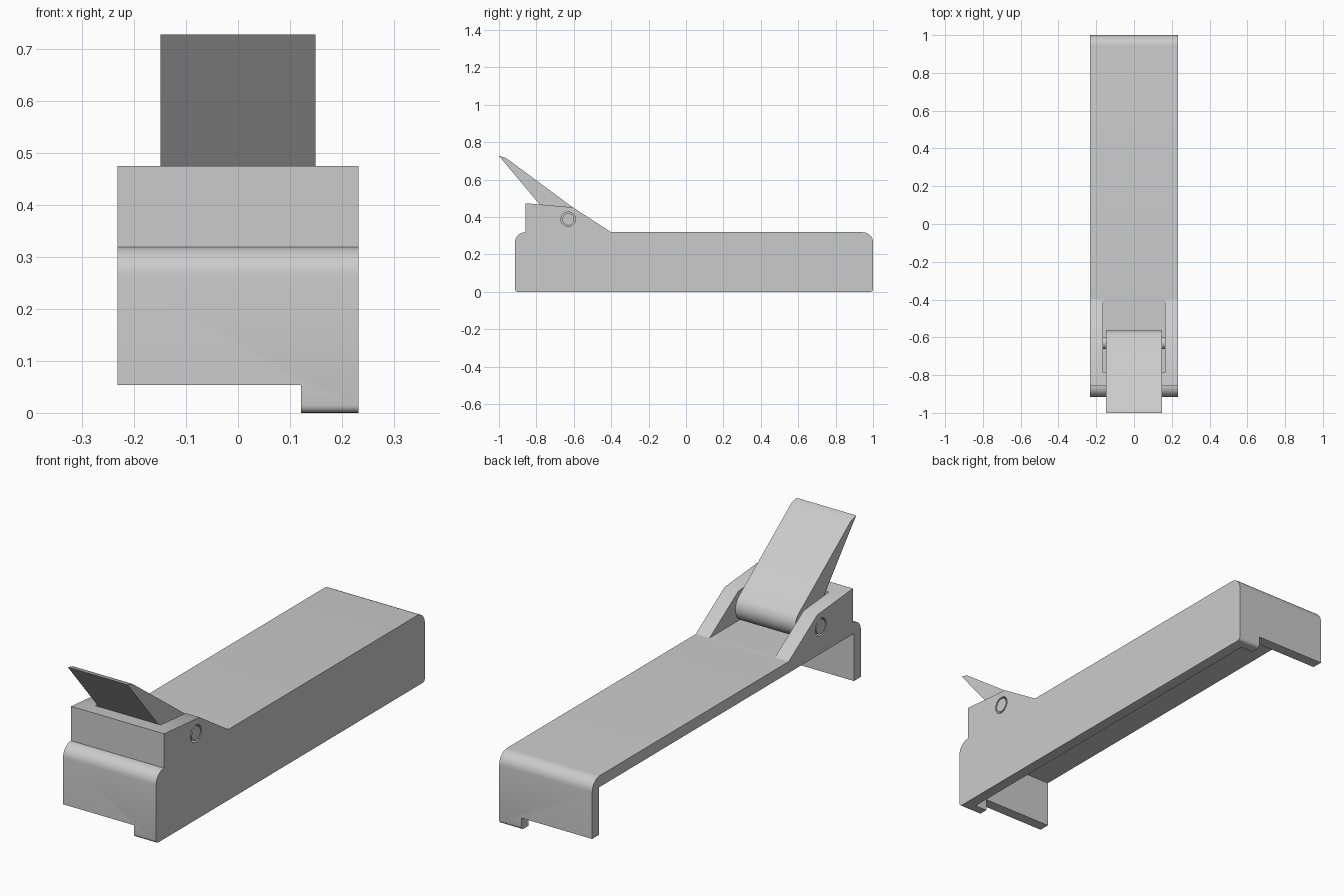
import bpy, bmesh, math

old = bpy.data.objects.get("Cube")
if old:
    bpy.data.objects.remove(old, do_unlink=True)

grey = bpy.data.materials.new("plain grey")
grey.use_nodes = True
colour = (0.6, 0.6, 0.6, 1)
grey.diffuse_color = colour
grey.node_tree.nodes["Principled BSDF"].inputs["Base Color"].default_value = colour


def arc(cy, cz, r, start, end, n=8):
    """Points of an arc in the side plane, angles in degrees."""
    angles = [math.radians(start + (end - start) * i / n) for i in range(n + 1)]
    return [(cy + r * math.cos(a), cz + r * math.sin(a)) for a in angles]


def extrude(name, profile, x0, x1):
    """Solid made from a (y, z) profile swept across x."""
    bm = bmesh.new()
    face = bm.faces.new([bm.verts.new((x0, y, z)) for y, z in profile])
    out = bmesh.ops.extrude_face_region(bm, geom=[face])
    moved = [v for v in out["geom"] if isinstance(v, bmesh.types.BMVert)]
    bmesh.ops.translate(bm, verts=moved, vec=(x1 - x0, 0, 0))
    bmesh.ops.recalc_face_normals(bm, faces=bm.faces[:])
    mesh = bpy.data.meshes.new(name)
    bm.to_mesh(mesh)
    bm.free()
    mesh.materials.append(grey)
    obj = bpy.data.objects.new(name, mesh)
    bpy.context.collection.objects.link(obj)
    return obj


def block(name, x0, x1, y0, y1, z0, z1):
    return extrude(name, [(y0, z0), (y1, z0), (y1, z1), (y0, z1)], x0, x1)


def activate(obj):
    bpy.ops.object.select_all(action='DESELECT')
    obj.select_set(True)
    bpy.context.view_layer.objects.active = obj


def cut(obj, cutter):
    cutter.hide_render = True
    mod = obj.modifiers.new("cut", 'BOOLEAN')
    mod.operation = 'DIFFERENCE'
    mod.solver = 'EXACT'
    mod.object = cutter
    activate(obj)
    bpy.ops.object.modifier_apply(modifier=mod.name)
    bpy.data.objects.remove(cutter, do_unlink=True)


def smooth(obj):
    activate(obj)
    bpy.ops.object.shade_smooth_by_angle(angle=math.radians(30))


half, front, back, top = 0.232, -0.915, 1.0, 0.319
pivot_y, pivot_z = -0.63, 0.388

# Housing: rounded bar with a raised hinge block at the front
side = (arc(front + 0.015, 0.015, 0.015, 270, 180, 4)
        + arc(front + 0.055, top - 0.055, 0.055, 180, 90)
        + [(-0.858, top), (-0.858, 0.474), (-0.605, 0.452), (-0.4, top)]
        + arc(back - 0.055, top - 0.055, 0.055, 90, 0)
        + arc(back - 0.015, 0.015, 0.015, 0, -90, 4))
housing = extrude("housing", side, -half, half)

# Hollow underside open on one side, raised lower edge, lever pocket, pin hole
cut(housing, block("cavity_cutter", -0.5, 0.182, front + 0.05, back - 0.05, -0.5, 0.268))
cut(housing, block("edge_cutter", -0.5, 0.121, -1.5, 1.5, -0.5, 0.054))
cut(housing, block("pocket_cutter", -0.163, 0.163, -0.785, -0.401, top + 0.0005, 0.8))
cut(housing, extrude("hole_cutter", arc(pivot_y, pivot_z, 0.039, 0, 348.75, 31), -0.5, 0.5))
smooth(housing)

# Lever: wedge tapering from the hinge barrel to a thin tip
lever = extrude("lever", arc(pivot_y, pivot_z, 0.066, 54, -141, 24)
                + [(-1.0, 0.727), (-0.965, 0.718)], -0.149, 0.149)
smooth(lever)

# Hinge pin, flush with both cheeks
pin = extrude("hinge_pin", arc(pivot_y, pivot_z, 0.032, 0, 348.75, 31), -half, half)
smooth(pin)
